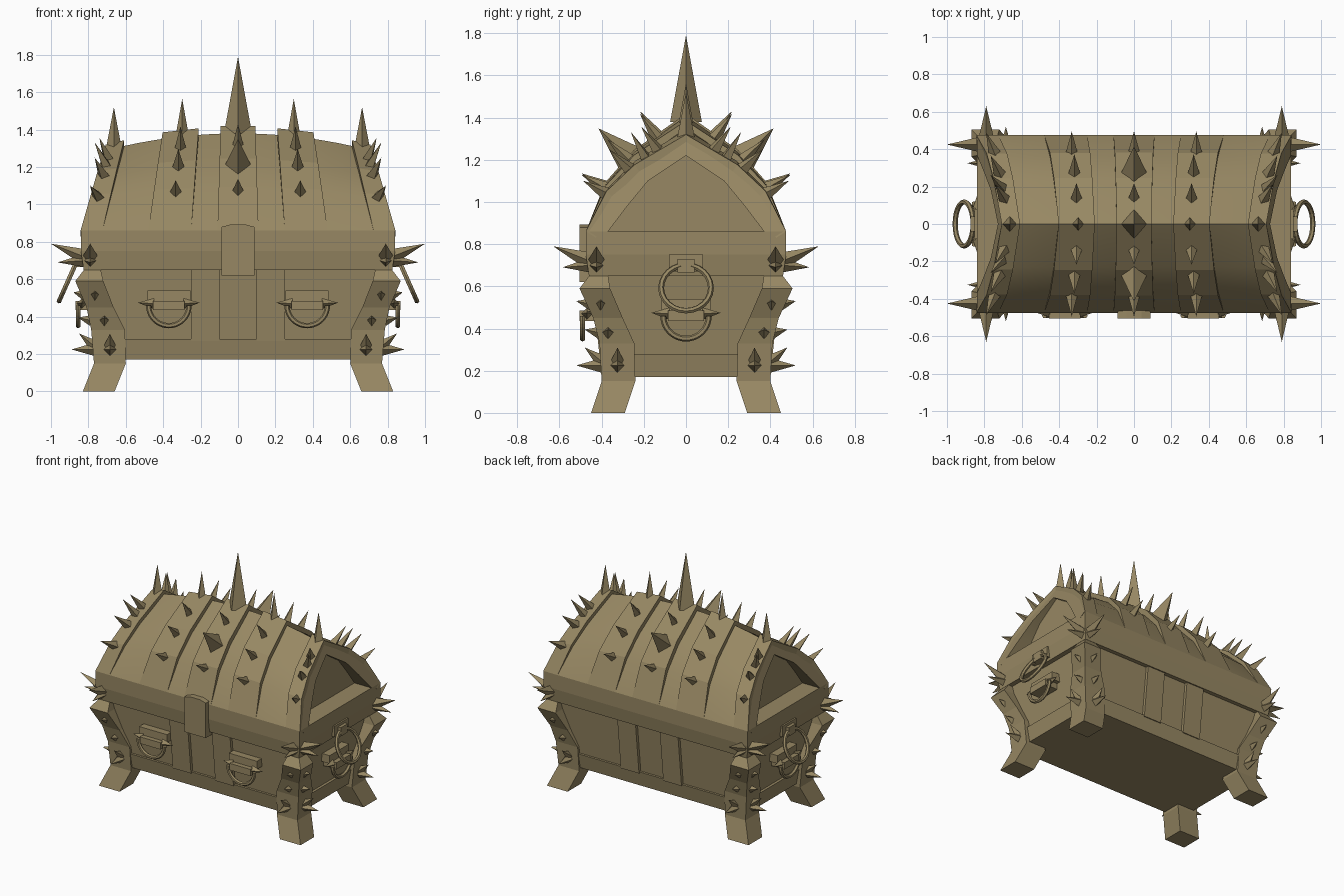
import bpy, bmesh, math
from mathutils import Vector, Matrix

cube = bpy.data.objects.get("Cube")
if cube:
    bpy.data.objects.remove(cube, do_unlink=True)

wood = bpy.data.materials.new("tan_wood")
wood.use_nodes = True
TAN = (0.31, 0.245, 0.125, 1)
wood.diffuse_color = TAN
wood.node_tree.nodes["Principled BSDF"].inputs["Base Color"].default_value = TAN


def finish(name, bm, matrix=None):
    if matrix:
        bm.transform(matrix)
    bmesh.ops.recalc_face_normals(bm, faces=bm.faces)
    mesh = bpy.data.meshes.new(name)
    bm.to_mesh(mesh)
    bm.free()
    mesh.materials.append(wood)
    obj = bpy.data.objects.new(name, mesh)
    bpy.context.collection.objects.link(obj)
    return obj


def bridge(bm, a, b, closed=True):
    n = len(a)
    for i in range(n if closed else n - 1):
        j = (i + 1) % n
        bm.faces.new((a[i], a[j], b[j], b[i]))


def loft(name, loops, matrix=None, cyclic=False):
    bm = bmesh.new()
    rows = [[bm.verts.new(p) for p in loop] for loop in loops]
    for a, b in zip(rows, rows[1:]):
        bridge(bm, a, b)
    if cyclic:
        bridge(bm, rows[-1], rows[0])
    else:
        bm.faces.new(rows[0])
        bm.faces.new(rows[-1])
    return finish(name, bm, matrix)


def rect(x0, x1, y0, y1, z):
    return [(x0, y0, z), (x1, y0, z), (x1, y1, z), (x0, y1, z)]


def box(name, x0, x1, y0, y1, z0, z1, matrix=None):
    return loft(name, [rect(x0, x1, y0, y1, z0), rect(x0, x1, y0, y1, z1)], matrix)


def spike(name, base, tip, r, matrix=None):
    base, tip = Vector(base), Vector(tip)
    axis = tip - base
    length = axis.length
    bm = bmesh.new()
    bmesh.ops.create_cone(bm, cap_ends=True, segments=4, radius1=r, radius2=0, depth=length)
    # short back point makes each spike a stretched diamond
    turn = axis.to_track_quat('Z', 'Y').to_matrix().to_4x4()
    bm.transform(Matrix.Translation((base + tip) / 2) @ turn)
    return finish(name, bm, matrix)


def ring(name, centre, radius, wire, start, end, matrix, steps=20):
    full = end - start > 359
    loops = []
    for i in range(steps if full else steps + 1):
        a = math.radians(start + (end - start) * i / steps)
        loop = []
        for k in range(6):
            t = math.tau * k / 6
            r = radius + wire * math.cos(t)
            loop.append((centre[0] + r * math.cos(a), centre[1] + wire * math.sin(t),
                         centre[2] + r * math.sin(a)))
        loops.append(loop)
    return loft(name, loops, matrix, full)


# Tapered body, plinth and rim
loft("body", [rect(-.73, .73, -.38, .38, .2), rect(-.79, .79, -.43, .43, .66)])
loft("plinth", [rect(-.74, .74, -.385, .385, .17), rect(-.76, .76, -.405, .405, .28)])
loft("rim", [rect(-.825, .825, -.46, .46, .65), rect(-.84, .84, -.475, .475, .75),
             rect(-.84, .84, -.475, .475, .86)])

# Upright ribs on the front and back
for s in (-1, 1):
    for x in (-.175, .175):
        loft("rib", [rect(x - .075, x + .075, s * .3, s * .41, .27),
                     rect(x - .075, x + .075, s * .3, s * .452, .66)])

# Lid: a pointed arch that leans in at the ends and sags away from the middle
EAVE, WIDTH, TOP = .86, .84, 1.38
HALF = [(.475, 0), (.36, .405), (.23, .675), (0, 1)]
ARCH = [(-y, t) for y, t in HALF] + [(y, t) for y, t in HALF[-2::-1]]


def lid_point(x, y, t):
    ridge = TOP - .09 * (x / WIDTH) ** 2
    return Vector((x * (1 - .16 * t), y, EAVE + t * (ridge - EAVE)))


def lid_surface(x, y):
    side = -1 if y < 0 else 1
    for (y0, t0), (y1, t1) in zip(HALF, HALF[1:]):
        if y1 <= abs(y) <= y0:
            t = t0 + (t1 - t0) * (abs(y) - y0) / (y1 - y0)
            normal = Vector((0, side * (t1 - t0) * .5, y0 - y1)).normalized()
            return lid_point(x, y, t), normal


bm = bmesh.new()
rows = [[bm.verts.new(lid_point(WIDTH * i / 8, y, t)) for y, t in ARCH] for i in range(-8, 9)]
for a, b in zip(rows, rows[1:]):
    bridge(bm, a, b)
PANEL = [(.37, EAVE), (.275, .985), (.18, 1.10), (0, 1.22)]
PANEL = [(-y, z) for y, z in PANEL] + [(y, z) for y, z in PANEL[-2::-1]]
for s, outer in ((-1, rows[0]), (1, rows[-1])):
    edge = [bm.verts.new((s * WIDTH * (1 - .16 * (z - EAVE) / .43), y, z)) for y, z in PANEL]
    deep = [bm.verts.new((s * .70, y, z)) for y, z in PANEL]
    bridge(bm, outer, edge, False)
    bridge(bm, edge, deep, False)
    bm.faces.new(deep)
lid = finish("lid", bm)
bpy.ops.object.select_all(action='DESELECT')
lid.select_set(True)
bpy.context.view_layer.objects.active = lid
bpy.ops.object.shade_smooth_by_angle(angle=math.radians(20))


# Straps over the lid, fading into it at the eaves
def strap(x0, x1, thick):
    loops = []
    for y, t in ARCH:
        lift = Vector((0, y * 1.6, .3 + t * .7)).normalized() * thick * min(1, t * 2)
        a, b = lid_point(x0, y, t), lid_point(x1, y, t)
        sink = Vector((0, -y * .1, -.03))
        loops.append([a + sink, b + sink, b + lift, a + lift])
    loft("lid_strap", loops)


strap(-.11, .11, .04)
for s in (-1, 1):
    strap(s * .25, s * .48, .035)
    strap(s * .725, s * .842, .03)

# Lid spikes: ridge point plus three down each slope
ROWS = [(0, 0, .41, .075), (.355, 0, .20, .036), (.79, .35, .22, .042)]
SLOPE = [(.12, .17, .036), (.25, .17, .038), (.365, .15, .036)]
for x, lean, length, r in ROWS:
    for s in ((-1, 1) if x else (1,)):
        top = lid_point(s * x, 0, 1)
        spike("ridge_spike", top, top + Vector((0, 0, length)), r)
        for side in (-1, 1):
            for i, (y, l, w) in enumerate(SLOPE):
                if x == 0 and i == 1:
                    l, w = .23, .08
                base, n = lid_surface(s * x, side * y)
                out = (n + Vector((s * lean, 0, 0))).normalized()
                spike("lid_spike", base, base + out * l, w)
            if lean:
                base, n = lid_surface(s * x, side * .18)
                out = (n + Vector((s * .5, 0, .2))).normalized()
                spike("lid_spike", base, base + out * .18, .035)

# Corner legs with splayed feet: z, inner x, outer x, inner y, outer y
LEG = [(0, .66, .83, .29, .45), (.15, .60, .77, .24, .40), (.33, .605, .785, .245, .41),
       (.45, .665, .81, .30, .44), (.59, .72, .87, .36, .505), (.655, .735, .82, .37, .455)]
for sx in (-1, 1):
    for sy in (-1, 1):
        flip = Matrix.Diagonal((sx, sy, 1, 1))
        loft("leg", [rect(a, b, c, d, z) for z, a, b, c, d in LEG], flip)
        # rim clusters
        spike("rim_spike", (.82, .425, .72), (1.0, .425, .79), .042, flip)
        spike("rim_spike", (.82, .425, .70), (.965, .425, .69), .035, flip)
        spike("rim_spike", (.79, .455, .72), (.79, .63, .79), .042, flip)
        spike("rim_spike", (.79, .455, .70), (.79, .585, .69), .035, flip)
        # studs and lower spikes on both outer faces
        spike("leg_stud", (.82, .405, .515), (.88, .405, .53), .03, flip)
        spike("leg_stud", (.785, .37, .38), (.855, .37, .395), .03, flip)
        spike("leg_stud", (.765, .45, .515), (.765, .52, .53), .03, flip)
        spike("leg_stud", (.715, .41, .38), (.715, .48, .395), .03, flip)
        spike("leg_spike", (.765, .325, .225), (.89, .325, .225), .036, flip)
        spike("leg_spike", (.765, .325, .24), (.85, .325, .31), .034, flip)
        spike("leg_spike", (.685, .395, .225), (.685, .52, .225), .036, flip)
        spike("leg_spike", (.685, .395, .24), (.685, .48, .31), .034, flip)

# Front latch with a peaked top
loft("latch", [[(-.088, y, .62), (.088, y, .62), (.088, y, .88), (.04, y, .893),
                (-.04, y, .893), (-.088, y, .88)] for y in (-.505, -.42)])


# Drop handles: plate, bar, side spikes and half ring
def handle(matrix):
    box("handle_plate", -.115, .115, -.03, .05, .01, .07, matrix)
    box("handle_bar", -.085, .085, -.065, .04, -.035, .015, matrix)
    for s in (-1, 1):
        spike("handle_spike", (s * .08, -.03, 0), (s * .165, -.03, .005), .028, matrix)
    ring("handle_ring", (0, -.05, -.01), .108, .014, 180, 360, matrix)


def facing(x, y, z, degrees):
    return Matrix.Translation((x, y, z)) @ Matrix.Rotation(math.radians(degrees), 4, 'Z')


for s in (-1, 1):
    handle(facing(s * .37, -.44, .47, 0))
    handle(facing(s * .805, 0, .47, s * 90))
    # Large tilted end rings hung from rim brackets
    place = facing(s * .84, 0, .70, s * 90)
    box("ring_plate", -.08, .08, -.012, .02, -.03, .05, place)
    box("ring_bracket", -.04, .04, -.035, .02, -.035, .03, place)
    tilt = place @ Matrix.Translation((0, -.02, 0)) @ Matrix.Rotation(math.radians(-24), 4, 'X')
    ring("end_ring", (0, 0, -.118), .118, .014, 0, 360, tilt, 24)
